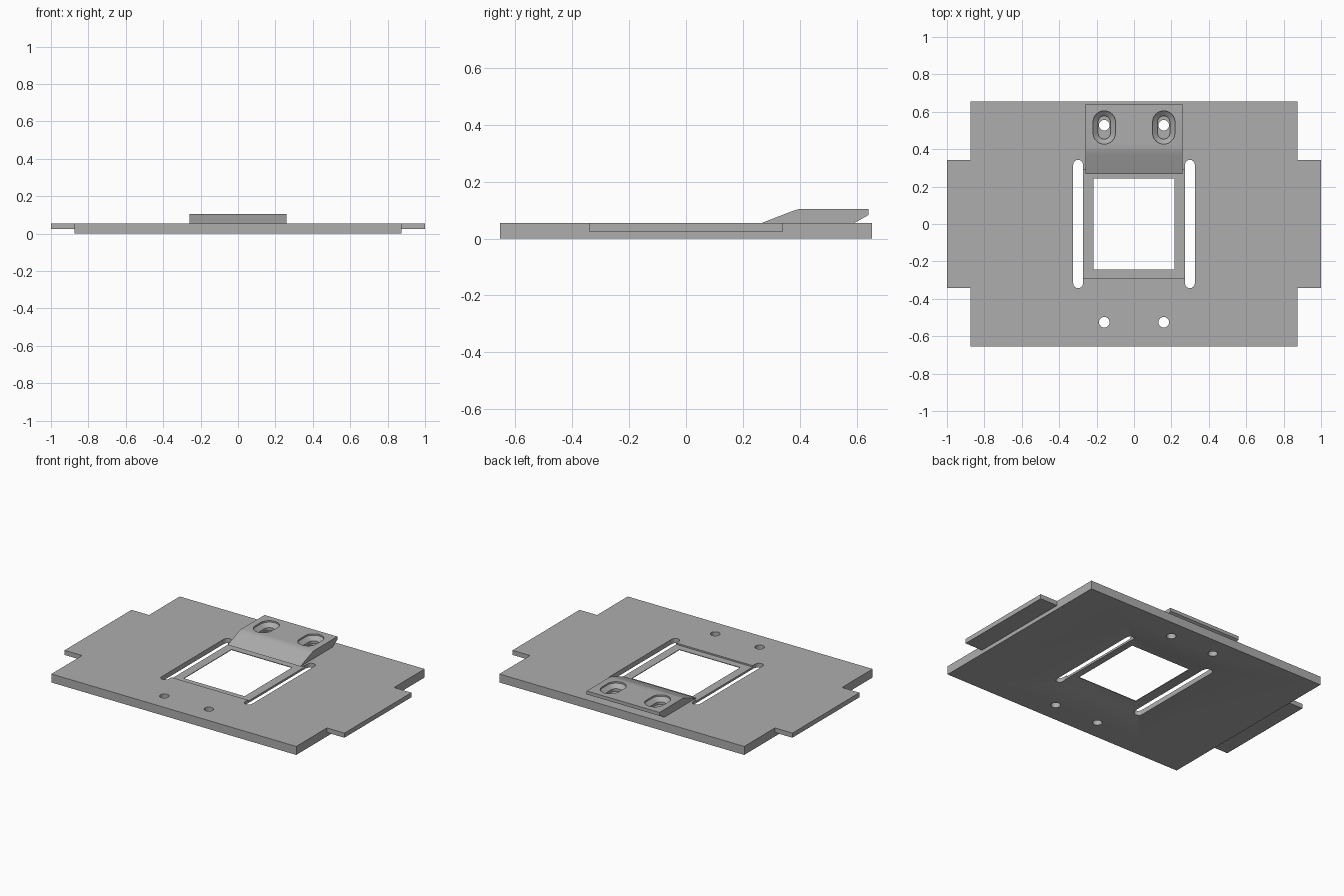
import bpy, bmesh, math

if "Cube" in bpy.data.objects:
    bpy.data.objects.remove(bpy.data.objects["Cube"], do_unlink=True)

grey = bpy.data.materials.new("mid grey")
grey.use_nodes = True
colour = (0.42, 0.42, 0.42, 1)
grey.diffuse_color = colour
grey.node_tree.nodes["Principled BSDF"].inputs["Base Color"].default_value = colour


def loft(name, loops):
    """Closed solid through a list of equally long loops of 3D points."""
    bm = bmesh.new()
    rings = [[bm.verts.new(p) for p in loop] for loop in loops]
    for a, b in zip(rings, rings[1:]):
        for i in range(len(a)):
            j = (i + 1) % len(a)
            bm.faces.new((a[i], a[j], b[j], b[i]))
    bm.faces.new(rings[0][::-1])
    bm.faces.new(rings[-1])
    bmesh.ops.recalc_face_normals(bm, faces=bm.faces)
    mesh = bpy.data.meshes.new(name)
    bm.to_mesh(mesh)
    bm.free()
    mesh.materials.append(grey)
    obj = bpy.data.objects.new(name, mesh)
    bpy.context.collection.objects.link(obj)
    return obj


def rect(w, d, z, x=0, y=0):
    return [(x - w, y - d, z), (x + w, y - d, z), (x + w, y + d, z), (x - w, y + d, z)]


def capsule(x, y, r, straight, z, n=12):
    """Round-ended slot outline along y; straight = half the straight length."""
    pts = []
    for end in (0, 1):
        for i in range(n + 1):
            a = math.pi * (end + i / n)
            pts.append((x + r * math.cos(a), y + r * math.sin(a) + (-straight if end else straight), z))
    return pts


def boolean(target, tool, operation="DIFFERENCE"):
    mod = target.modifiers.new(tool.name, "BOOLEAN")
    mod.operation, mod.solver, mod.object = operation, "EXACT", tool
    bpy.context.view_layer.objects.active = target
    bpy.ops.object.modifier_apply(modifier=mod.name)
    bpy.data.objects.remove(tool, do_unlink=True)


def smooth(obj):
    bpy.ops.object.select_all(action="DESELECT")
    obj.select_set(True)
    bpy.context.view_layer.objects.active = obj
    bpy.ops.object.shade_smooth_by_angle(angle=math.radians(30))


TOP = 0.055
LOW, HIGH = -0.1, 0.2

# Base plate with a thinner tab on each side, flush with the top
outline = [(-0.875, -0.655), (0.875, -0.655), (0.875, 0.655), (-0.875, 0.655)]
plate = loft("base_plate", [[(x, y, z) for x, y in outline] for z in (0, TOP)])
for s in (-1, 1):
    tab = loft("side_tab", [rect(0.1, 0.342, z, s * 0.9) for z in (0.025, TOP)])
    boolean(plate, tab, "UNION")

# Flared recess below the window, the window and its slightly sunken frame
boolean(plate, loft("flare", [rect(0.47, 0.5, -0.001), rect(0.217, 0.243, 0.042)]))
boolean(plate, loft("window", [rect(0.217, 0.243, z) for z in (LOW, HIGH)]))
boolean(plate, loft("frame_step", [rect(0.285, 0.29, z) for z in (TOP - 0.009, HIGH)]))

# Long slots and screw holes
for s in (-1, 1):
    boolean(plate, loft("long_slot", [capsule(s * 0.299, 0, 0.026, 0.317, z) for z in (LOW, HIGH)]))
    for y in (-0.525, 0.528):
        boolean(plate, loft("screw_hole", [capsule(s * 0.159, y, 0.028, 0.0005, z) for z in (LOW, HIGH)]))
smooth(plate)

# Clamp block: ramp at the front, rounded shoulder, undercut at the back
side = [(0.266, TOP), (0.365, 0.0935), (0.378, 0.098), (0.39, 0.102), (0.403, 0.105),
        (0.642, 0.105), (0.642, 0.083), (0.592, TOP)]
clamp = loft("clamp_block", [[(x, y, z) for y, z in side] for x in (-0.26, 0.26)])
for s in (-1, 1):
    x, y = s * 0.159, 0.516
    boolean(clamp, loft("countersunk_slot", [
        capsule(x, y, 0.033, 0.029, LOW), capsule(x, y, 0.033, 0.029, 0.072),
        capsule(x, y, 0.06, 0.029, 0.0951), capsule(x, y, 0.06, 0.029, HIGH)]))
smooth(clamp)
